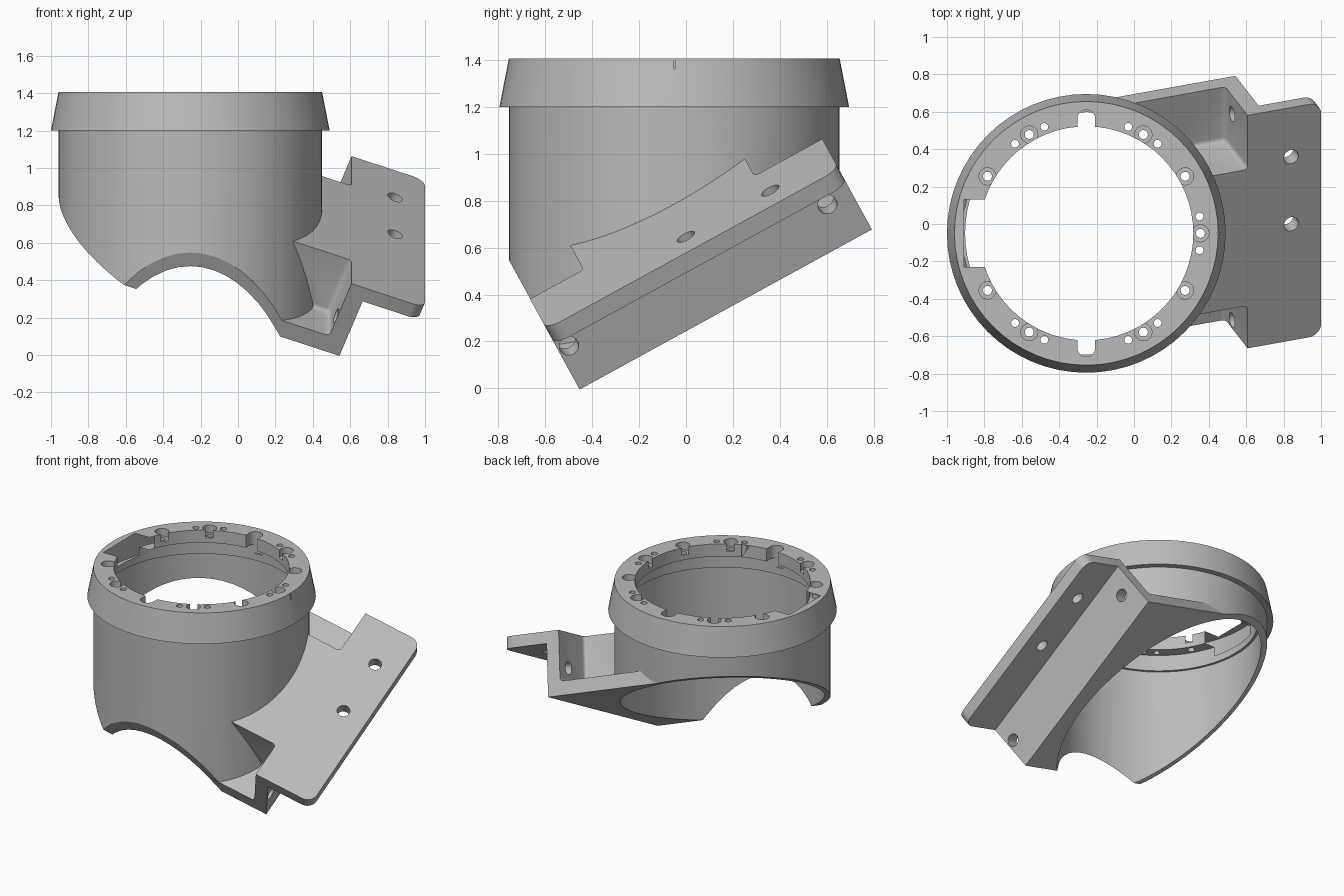
import bpy, bmesh, math
from mathutils import Matrix, Vector

cube = bpy.data.objects.get("Cube")
if cube:
    bpy.data.objects.remove(cube, do_unlink=True)

# One grey material
grey = bpy.data.materials.new("light grey plastic")
grey.use_nodes = True
COLOUR = (0.5, 0.5, 0.5, 1)
grey.diffuse_color = COLOUR
grey.node_tree.nodes["Principled BSDF"].inputs["Base Color"].default_value = COLOUR

# Frames: tube axis, and tilted mount (width, length, normal)
TUBE = Matrix.Translation((-0.255, -0.05, 0))
MOUNT = Matrix.Rotation(math.radians(28.7), 4, 'X') @ Matrix.Rotation(math.radians(20.5), 4, 'Y')
LENGTH = MOUNT.col[1].to_3d()
NORMAL = MOUNT.col[2].to_3d()
FRONT, BACK, BOTTOM = -0.40, 1.02, 0.39


def make(name, bm, matrix):
    bm.transform(matrix)
    bmesh.ops.recalc_face_normals(bm, faces=bm.faces)
    mesh = bpy.data.meshes.new(name)
    bm.to_mesh(mesh)
    bm.free()
    mesh.materials.append(grey)
    obj = bpy.data.objects.new(name, mesh)
    bpy.context.scene.collection.objects.link(obj)
    return obj


def lathe(profile, steps):
    """Solid of revolution about z; profile runs from axis to axis."""
    bm = bmesh.new()
    rings = []
    for r, z in profile:
        rings.append([bm.verts.new((r * math.cos(math.tau * i / steps),
                                    r * math.sin(math.tau * i / steps), z)) for i in range(steps)])
    for a, b in zip(rings, rings[1:]):
        for i in range(steps):
            j = (i + 1) % steps
            bm.faces.new((a[i], a[j], b[j], b[i]))
    bm.faces.new(rings[0][::-1])
    bm.faces.new(rings[-1])
    return bm


def box(lo, hi, bevel=0):
    bm = bmesh.new()
    bmesh.ops.create_cube(bm, size=1)
    lo, hi = Vector(lo), Vector(hi)
    for v in bm.verts:
        v.co = (lo + hi) / 2 + v.co * (hi - lo)
    if bevel:
        bmesh.ops.bevel(bm, geom=bm.edges[:], offset=bevel, segments=4,
                        profile=0.5, affect='EDGES')
    return bm


def combine(target, other, operation):
    mod = target.modifiers.new("join", 'BOOLEAN')
    mod.operation = operation
    mod.solver = 'EXACT'
    mod.object = other
    bpy.context.view_layer.objects.active = target
    bpy.ops.object.modifier_apply(modifier=mod.name)
    bpy.data.objects.remove(other, do_unlink=True)


def cut(target, bm, matrix):
    cutter = make("cutter", bm, matrix)
    cutter.hide_render = True
    combine(target, cutter, 'DIFFERENCE')


# Mounting bracket: stepped profile extruded along its length
bm = bmesh.new()
profile = [(-0.40, BOTTOM), (0.433, BOTTOM), (0.433, 0.745), (0.76, 0.745),
           (0.76, 0.825), (-0.10, 0.825), (-0.40, 0.60)]
face = bm.faces.new([bm.verts.new((w, FRONT, n)) for w, n in profile])
ext = bmesh.ops.extrude_face_region(bm, geom=[face])
bmesh.ops.translate(bm, vec=(0, BACK - FRONT, 0),
                    verts=[g for g in ext["geom"] if isinstance(g, bmesh.types.BMVert)])
corners = [e for e in bm.edges if all(v.co.x > 0.75 for v in e.verts)
           and abs(e.verts[0].co.y - e.verts[1].co.y) < 0.01]
bmesh.ops.bevel(bm, geom=corners, offset=0.07, segments=6, profile=0.5, affect='EDGES')
bracket = make("bracket", bm, MOUNT)

# Screw pockets at both ends of the bracket
for s0, s1 in ((-0.8, -0.14), (0.69, 1.4)):
    cut(bracket, box((-0.8, s0, 0.485), (0.34, s1, 1.3), 0.025), MOUNT)

# Tube with flared collar, trimmed by the mount's bottom and front planes
bm = lathe([(0.001, -0.3), (0.705, -0.3), (0.705, 1.2), (0.745, 1.2),
            (0.705, 1.405), (0.001, 1.405)], 64)
bm.transform(TUBE)
for normal, offset in ((NORMAL, BOTTOM + 0.001), (LENGTH, FRONT + 0.001)):
    res = bmesh.ops.bisect_plane(bm, geom=bm.verts[:] + bm.edges[:] + bm.faces[:],
                                 plane_co=normal * offset, plane_no=normal, clear_inner=True)
    rim = [g for g in res["geom_cut"] if isinstance(g, bmesh.types.BMEdge)]
    bmesh.ops.edgeloop_fill(bm, edges=rim)
body = make("collar_and_mount", bm, Matrix())
combine(body, bracket, 'UNION')

# Stepped bore leaving an inner flange at the top
cut(body, lathe([(0.001, -0.6), (0.665, -0.6), (0.665, 1.2), (0.648, 1.2), (0.648, 1.315),
                 (0.572, 1.315), (0.572, 1.6), (0.001, 1.6)], 64), TUBE)

# Counterbored screw holes and pin holes in the flange
for k in range(12):
    if k in (3, 6, 9):
        continue
    turn = TUBE @ Matrix.Rotation(math.radians(30 * k), 4, 'Z')
    cut(body, lathe([(0.001, 1.25), (0.024, 1.25), (0.024, 1.35), (0.046, 1.35),
                     (0.046, 1.5), (0.001, 1.5)], 20), turn @ Matrix.Translation((0.61, 0, 0)))
    if k % 2 == 0:
        for side in (-8.5, 8.5):
            pin = turn @ Matrix.Rotation(math.radians(side), 4, 'Z')
            cut(body, lathe([(0.021, 1.25), (0.021, 1.5)], 14),
                pin @ Matrix.Translation((0.612, 0, 0)))

# Round-ended slots, wide side notch and index tick
for angle in (90, 270):
    turn = TUBE @ Matrix.Rotation(math.radians(angle), 4, 'Z')
    cut(body, lathe([(0.048, 1.25), (0.048, 1.5)], 24), turn @ Matrix.Translation((0.612, 0, 0)))
    cut(body, box((0.5, -0.047, 1.25), (0.612, 0.047, 1.5)), turn)
cut(body, box((-0.655, -0.18, 1.25), (-0.45, 0.18, 1.5)), TUBE)
cut(body, box((0.70, -0.004, 1.36), (0.8, 0.004, 1.5)), TUBE)

# Mounting holes through the plate and through the step wall
for s in (0.31, 0.72):
    cut(body, lathe([(0.042, 0.6), (0.042, 1.0)], 24), MOUNT @ Matrix.Translation((0.588, s, 0)))
for s in (-0.35, 0.905):
    cut(body, lathe([(0.042, 0.2), (0.042, 0.6)], 24),
        MOUNT @ Matrix.Translation((0, s, 0.587)) @ Matrix.Rotation(math.pi / 2, 4, 'Y'))

# Smooth round surfaces, keep edges sharp
bpy.ops.object.select_all(action='DESELECT')
body.select_set(True)
bpy.context.view_layer.objects.active = body
bpy.ops.object.shade_smooth_by_angle(angle=math.radians(28))
